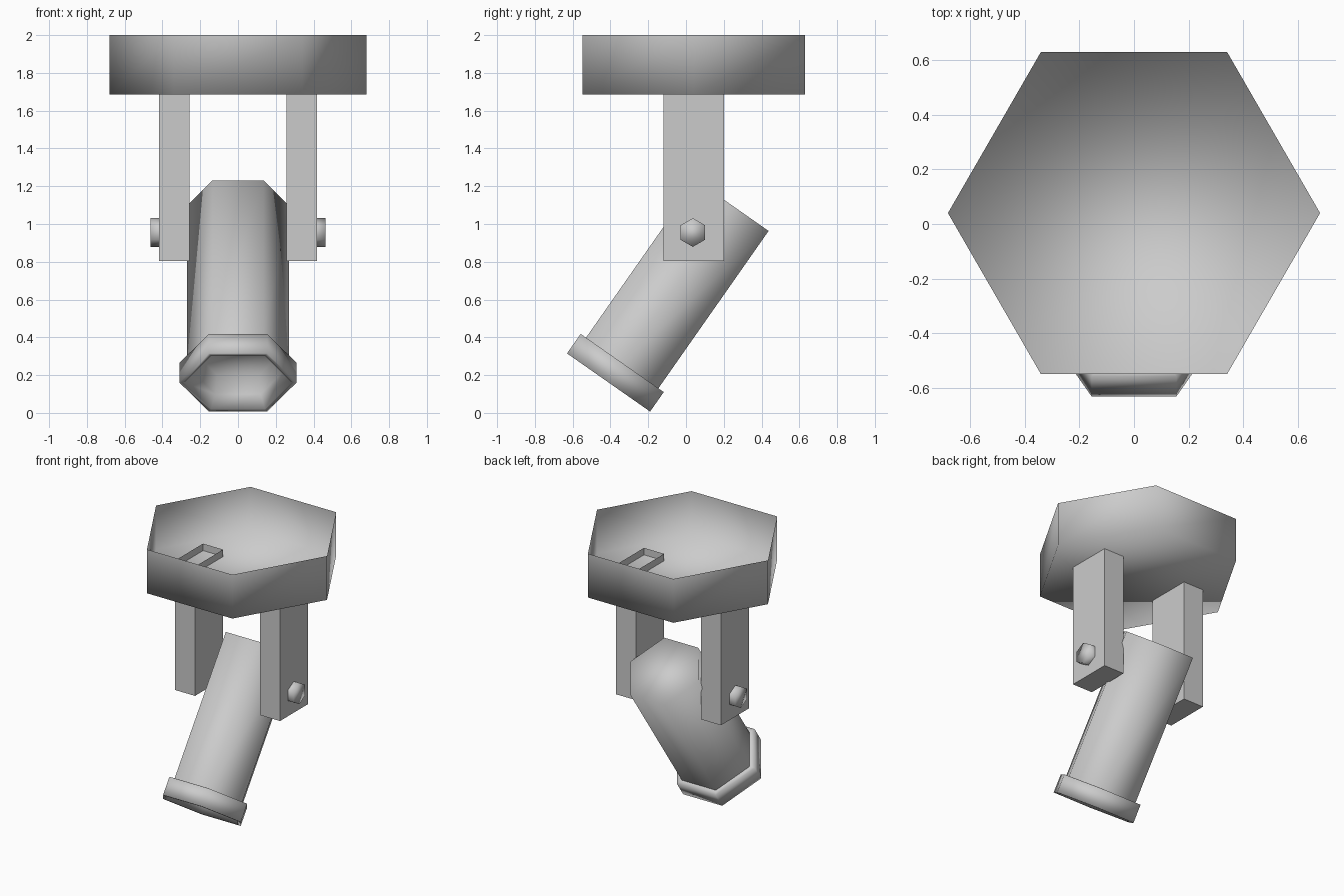
import bpy, bmesh
from math import cos, sin, tau, radians

if "Cube" in bpy.data.objects:
    bpy.data.objects.remove(bpy.data.objects["Cube"])


def finish(name, bm, smooth):
    mesh = bpy.data.meshes.new(name)
    for f in bm.faces:
        f.smooth = smooth
    bm.to_mesh(mesh)
    bm.free()
    ob = bpy.data.objects.new(name, mesh)
    bpy.context.collection.objects.link(ob)
    return ob


def hex_part(name, profile, loc, rot=(0, 0, 0), cap_start=True, cap_end=True):
    """Six-sided turned part from (radius, height) pairs."""
    bm = bmesh.new()
    rings = [[bm.verts.new((r * cos(tau * i / 6), r * sin(tau * i / 6), z))
              for i in range(6)] for r, z in profile]
    for a, b in zip(rings, rings[1:]):
        for i in range(6):
            j = (i + 1) % 6
            bm.faces.new((a[i], a[j], b[j], b[i]))
    if cap_start:
        bm.faces.new(rings[0][::-1])
    if cap_end:
        bm.faces.new(rings[-1])
    ob = finish(name, bm, True)
    ob.location = loc
    ob.rotation_euler = rot
    return ob


# Ceiling mount: open-topped hexagonal cup
hex_part("ceiling_mount", [(0.68, 0), (0.68, 0.315)], (0, 0.04, 1.685), cap_end=False)

for side, s in (("left", -1), ("right", 1)):
    # Bracket arm: box with open top, poking slightly through the mount floor
    bm = bmesh.new()
    bmesh.ops.create_cube(bm, size=1)
    bmesh.ops.scale(bm, vec=(0.16, 0.32, 0.93), verts=bm.verts)
    bmesh.ops.translate(bm, vec=(s * 0.338, 0.04, 1.27), verts=bm.verts)
    top = [f for f in bm.faces if f.normal.z > 0.9]
    bmesh.ops.delete(bm, geom=top, context='FACES_ONLY')
    finish(side + "_arm", bm, False)
    # Pivot bolt
    hex_part(side + "_bolt", [(0.076, 0), (0.076, 0.10)],
             (s * 0.363, 0.036, 0.955), (0, s * radians(90), 0))

# Tilted lamp, measured from the centre of its front rim
origin, tilt = (0, -0.41, 0.161), (radians(-35), 0, 0)
hex_part("lamp_barrel", [(0.27, 0.126), (0.27, 1.143)], origin, tilt, cap_start=False)
# Front collar with stepped recess
hex_part("lamp_collar", [(0.22, 0.18), (0.24, 0.07), (0.285, 0), (0.31, 0),
                         (0.31, 0.126), (0.27, 0.126)], origin, tilt, cap_end=False)
